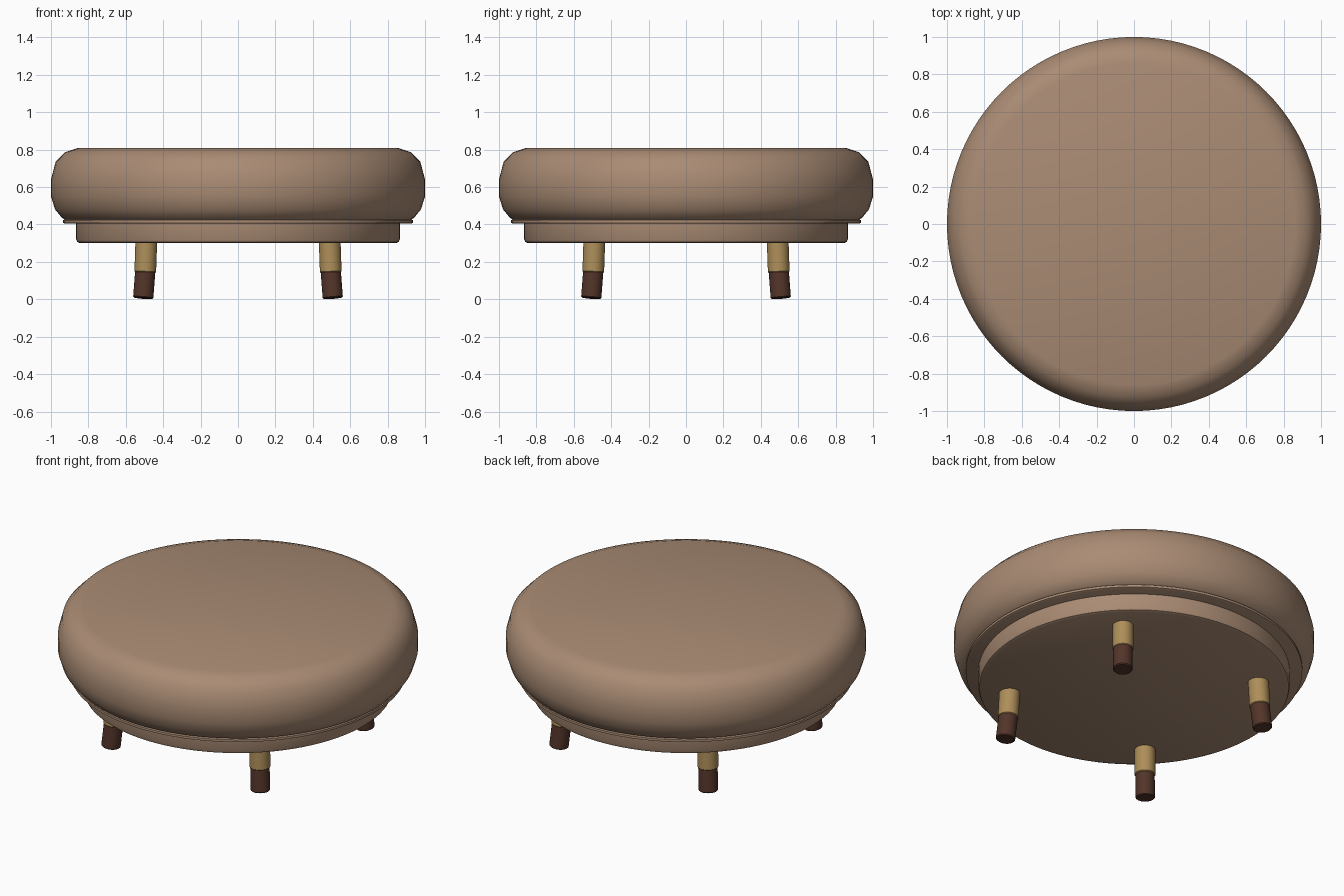
import bpy, math
from mathutils import Vector

if "Cube" in bpy.data.objects:
    bpy.data.objects.remove(bpy.data.objects["Cube"])


def material(name, rgb):
    m = bpy.data.materials.new(name)
    m.diffuse_color = (*rgb, 1)
    m.use_nodes = True
    m.node_tree.nodes["Principled BSDF"].inputs["Base Color"].default_value = m.diffuse_color
    return m


fabric = material("tan fabric", (0.40, 0.26, 0.175))
brass = material("brass", (0.42, 0.27, 0.10))
wood = material("dark wood", (0.085, 0.035, 0.022))


def smooth(obj, angle):
    bpy.ops.object.select_all(action='DESELECT')
    obj.select_set(True)
    bpy.context.view_layer.objects.active = obj
    bpy.ops.object.shade_smooth_by_angle(angle=math.radians(angle))


def lathe(name, profile, mat, n=96, angle=40):
    """Spin (radius, z) points, listed bottom to top, and cap both ends."""
    verts = [(r * math.cos(2 * math.pi * i / n), r * math.sin(2 * math.pi * i / n), z)
             for r, z in profile for i in range(n)]
    faces = [(k * n + i, k * n + (i + 1) % n, (k + 1) * n + (i + 1) % n, (k + 1) * n + i)
             for k in range(len(profile) - 1) for i in range(n)]
    last = (len(profile) - 1) * n
    faces += [tuple(reversed(range(n))), tuple(range(last, last + n))]
    mesh = bpy.data.meshes.new(name)
    mesh.from_pydata(verts, [], faces)
    mesh.materials.append(mat)
    obj = bpy.data.objects.new(name, mesh)
    bpy.context.collection.objects.link(obj)
    smooth(obj, angle)
    return obj


# Padded cushion
lathe("cushion", [(0.90, 0.415), (0.94, 0.434), (0.978, 0.48), (1.0, 0.55), (1.0, 0.64),
                  (0.975, 0.735), (0.925, 0.786), (0.86, 0.808)], fabric)

# Thin seam band under the cushion
lathe("seam_band", [(0.925, 0.404), (0.935, 0.409), (0.935, 0.423), (0.925, 0.428)], fabric)

# Recessed base
lathe("base", [(0.845, 0.30), (0.859, 0.306), (0.865, 0.32), (0.865, 0.41)], fabric)


def rod(name, a, b, radius, mat):
    """Cylinder between two points with softly rounded ends."""
    a, b = Vector(a), Vector(b)
    d = b - a
    e, h = 0.005, d.length
    obj = lathe(name, [(radius - e, 0), (radius, e), (radius, h - e), (radius - e, h)], mat, 32)
    obj.location = a
    obj.rotation_euler = d.to_track_quat('Z', 'Y').to_euler()


# Four splayed legs: dark foot in a brass sleeve
for sx, side in ((-1, "left"), (1, "right")):
    for sy, end in ((-1, "front"), (1, "back")):
        rod(f"{end}_{side}_leg_foot", (sx * .507, sy * .507, .006),
            (sx * .495, sy * .495, .16), .054, wood)
        rod(f"{end}_{side}_leg_sleeve", (sx * .496, sy * .496, .143),
            (sx * .49, sy * .49, .32), .058, brass)
